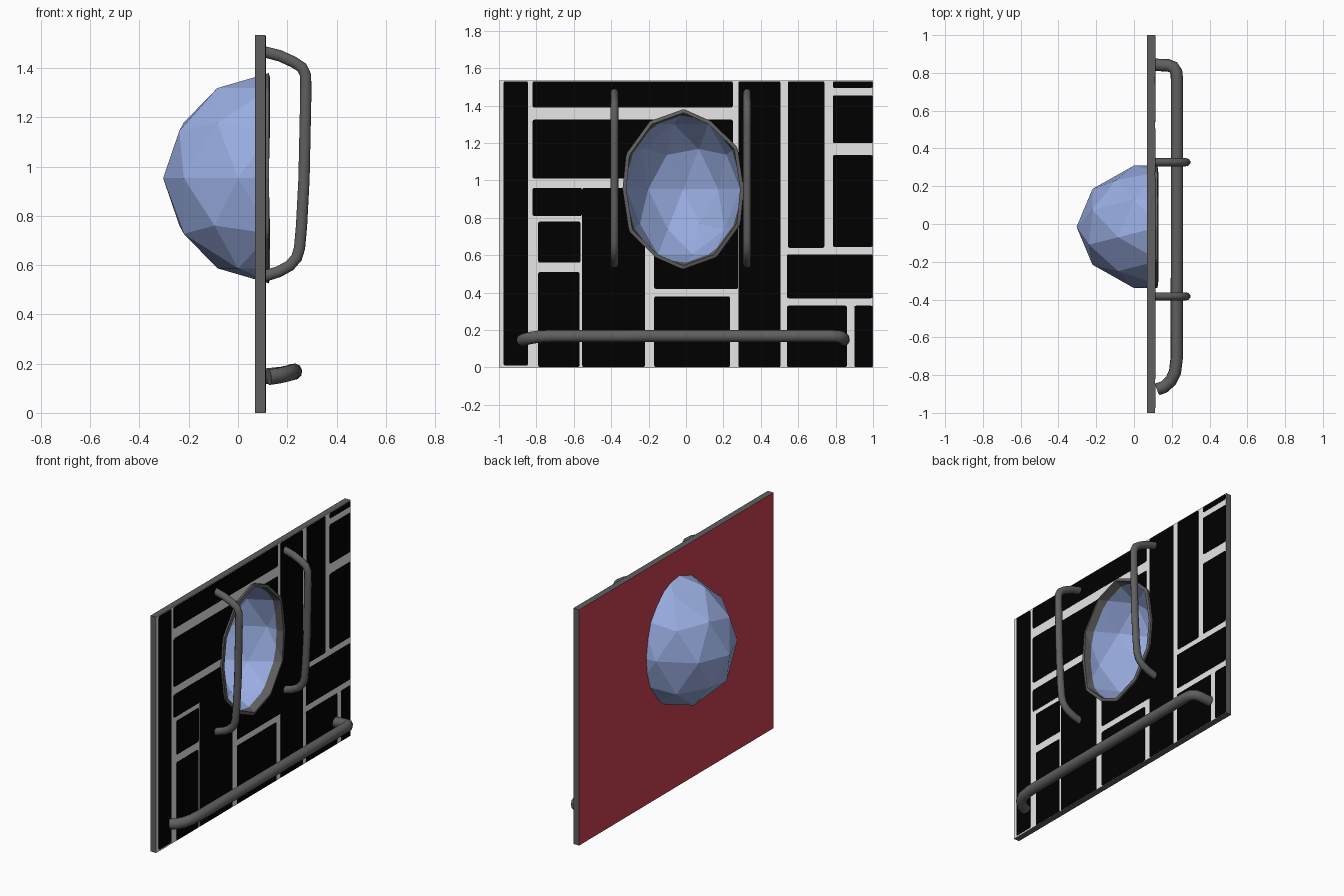
import bpy, bmesh, math
from mathutils import Matrix, Vector

if "Cube" in bpy.data.objects:
    bpy.data.objects.remove(bpy.data.objects["Cube"])


def material(name, rgb):
    m = bpy.data.materials.new(name)
    m.diffuse_color = (*rgb, 1)
    m.use_nodes = True
    m.node_tree.nodes["Principled BSDF"].inputs["Base Color"].default_value = m.diffuse_color
    return m


GREY = material("dark grey", (0.115, 0.115, 0.115))
GROUT = material("pale grout", (0.8, 0.8, 0.8))
BLACK = material("black tile", (0.0, 0.0, 0.0))
RED = material("crimson", (0.6, 0.05, 0.085))
BLUE = material("soft blue", (0.32, 0.42, 0.76))

BACK, FRONT, TOP = 0.07, 0.111, 1.535      # panel thickness limits and height


def add_box(bm, lo, hi):
    lo, hi = Vector(lo), Vector(hi)
    mat = Matrix.Translation((lo + hi) / 2) @ Matrix.Diagonal((*(hi - lo), 1))
    bmesh.ops.create_cube(bm, size=1, matrix=mat)


def mesh_object(name, bm, mats):
    me = bpy.data.meshes.new(name)
    bm.normal_update()
    bm.to_mesh(me)
    bm.free()
    ob = bpy.data.objects.new(name, me)
    bpy.context.collection.objects.link(ob)
    for m in mats:
        me.materials.append(m)
    return ob


def apply_modifiers(ob):
    bpy.context.view_layer.update()
    dg = bpy.context.evaluated_depsgraph_get()
    new = bpy.data.meshes.new_from_object(ob.evaluated_get(dg))
    ob.modifiers.clear()
    ob.data = new


def faceted_ball(name, shrink):
    """Faceted ball, pole up, stretched to the bowl's proportions."""
    bpy.ops.mesh.primitive_ico_sphere_add(subdivisions=2, radius=1)
    ob = bpy.context.object
    ob.name = name
    ob.data.transform(Matrix.Translation((0.136, -0.015, 0.953))
                      @ Matrix.Diagonal((0.44 * shrink, 0.341 * shrink, 0.43 * shrink, 1))
                      @ Matrix.Rotation(-math.pi / 2, 4, 'Z'))
    return ob


# bowl behind the opening, blue with a grey rim standing just proud of the panel
bowl = faceted_ball("bowl", 1.0)
bm = bmesh.new()
bm.from_mesh(bowl.data)
for x, cut in ((0.125, True), (0.075, False)):
    bmesh.ops.bisect_plane(bm, geom=bm.verts[:] + bm.edges[:] + bm.faces[:],
                           plane_co=(x, 0, 0), plane_no=(1, 0, 0), clear_outer=cut)
for f in bm.faces:
    f.material_index = int(f.calc_center_median().x > 0.075)
bm.to_mesh(bowl.data)
bm.free()
bowl.data.materials.append(BLUE)
bowl.data.materials.append(GREY)
shell = bowl.modifiers.new("shell", 'SOLIDIFY')
shell.thickness = 0.02
shell.offset = -1
shell.material_offset_rim = 1
apply_modifiers(bowl)

# helper that opens the hole in panel and tiles
cutter = faceted_ball("hole_cutter", 0.975)
cutter.hide_render = True


def cut_hole(ob):
    mod = ob.modifiers.new("hole", 'BOOLEAN')
    mod.operation = 'DIFFERENCE'
    mod.solver = 'EXACT'
    mod.object = cutter
    apply_modifiers(ob)


# panel: grey edges, grout on the front, red on the back
bm = bmesh.new()
add_box(bm, (BACK, -1, 0), (FRONT, 1, TOP))
bm.normal_update()
for f in bm.faces:
    f.material_index = 1 if f.normal.x > 0.9 else 2 if f.normal.x < -0.9 else 0
panel = mesh_object("panel", bm, [GREY, GROUT, RED])
cut_hole(panel)

# irregular black tiles: y0, y1, z0, z1
TILES = [
    (-.975, -.845, .01, 1.53), (-.82, .25, 1.39, 1.53),
    (-.82, -.01, 1.01, 1.325), (0, .25, 1.17, 1.325),
    (-.82, -.556, .81, .96), (-.555, -.22, .002, .96),
    (-.79, -.565, .56, .78), (-.79, -.57, .002, .51),
    (-.17, .235, .002, .38), (-.17, .279, .42, 1.16), (.28, .505, .002, 1.53),
    (.545, .74, .64, 1.53), (.785, .998, 1.495, 1.53),
    (.785, .998, 1.2, 1.455), (.785, .998, .645, 1.135),
    (.54, .998, .37, .605), (.54, .86, .002, .33), (.9, .998, .002, .33),
]
bm = bmesh.new()
for y0, y1, z0, z1 in TILES:
    add_box(bm, (FRONT - 0.002, y0, z0), (FRONT + 0.002, y1, z1))
# slightly rounded tile corners
corners = [e for e in bm.edges
           if abs((e.verts[0].co - e.verts[1].co).normalized().x) > 0.9]
bmesh.ops.bevel(bm, geom=corners, offset=0.008, segments=2, profile=0.5, affect='EDGES')
tiles = mesh_object("tiles", bm, [BLACK])
cut_hole(tiles)
bpy.data.objects.remove(cutter)


# bent tube rails
def rail(name, points, radius, y=0.0, y_scale=1.0):
    cu = bpy.data.curves.new(name, 'CURVE')
    cu.dimensions = '3D'
    cu.bevel_depth = radius
    cu.bevel_resolution = 3
    cu.use_fill_caps = True
    sp = cu.splines.new('POLY')
    sp.points.add(len(points) - 1)
    for p, co in zip(sp.points, points):
        p.co = (*co, 1)
    cu.materials.append(GREY)
    tmp = bpy.data.objects.new(name + "_path", cu)
    bpy.context.collection.objects.link(tmp)
    bpy.context.view_layer.update()
    dg = bpy.context.evaluated_depsgraph_get()
    me = bpy.data.meshes.new_from_object(tmp.evaluated_get(dg))
    bpy.data.objects.remove(tmp)
    me.transform(Matrix.Translation((0, y, 0)) @ Matrix.Diagonal((1, y_scale, 1, 1)))
    ob = bpy.data.objects.new(name, me)
    bpy.context.collection.objects.link(ob)
    bpy.ops.object.select_all(action='DESELECT')
    ob.select_set(True)
    bpy.context.view_layer.objects.active = ob
    bpy.ops.object.shade_smooth_by_angle(angle=math.radians(50))


HANDLE = [(.10, 1.468), (.17, 1.45), (.225, 1.425), (.26, 1.402), (.275, 1.37),
          (.275, 1.28), (.268, .95), (.258, .76), (.25, .67), (.238, .63),
          (.21, .598), (.165, .573), (.10, .553)]
for side, y in (("left", -.383), ("right", .327)):
    rail(side + "_upright_handle", [(x, 0, z) for x, z in HANDLE], 0.024, y, 0.9)

rail("lower_rail", [(.125, -.875, .145), (.16, -.862, .15), (.195, -.83, .158),
                    (.217, -.785, .165), (.226, -.71, .168), (.228, 0, .168),
                    (.228, .76, .168), (.224, .805, .166), (.208, .83, .162),
                    (.18, .84, .156), (.105, .843, .148)], 0.033)
